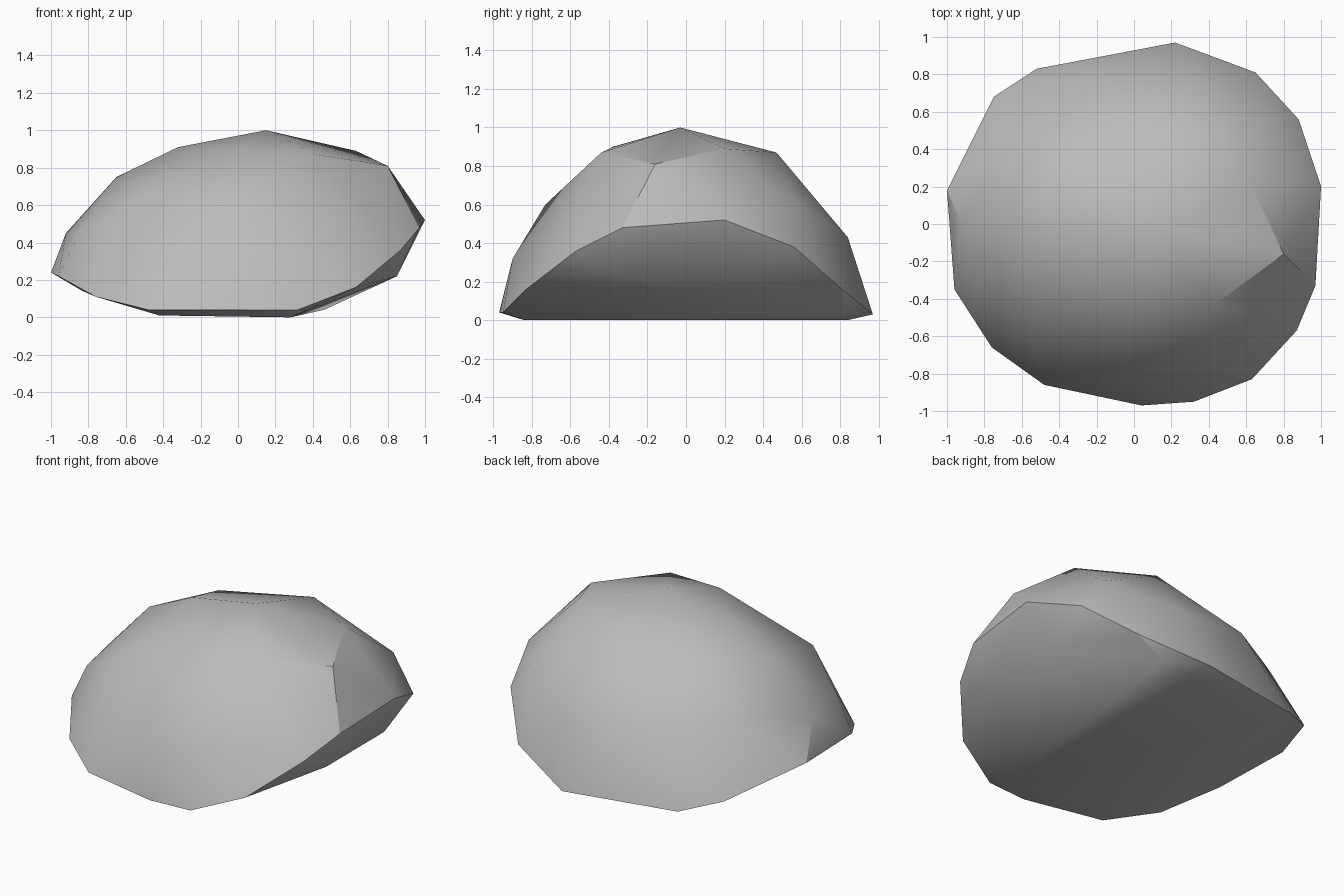
import bpy
import bmesh
import math

cube = bpy.data.objects.get("Cube")
if cube:
    bpy.data.objects.remove(cube, do_unlink=True)


def make_material(name, colour):
    material = bpy.data.materials.new(name)
    material.use_nodes = True
    material.diffuse_color = colour
    material.node_tree.nodes["Principled BSDF"].inputs["Base Color"].default_value = colour
    return material


def hull_object(name, corners, material):
    """Wrap a faceted skin around corners given in hundredths of a unit."""
    bm = bmesh.new()
    for corner in corners:
        bm.verts.new([value / 100 for value in corner])
    result = bmesh.ops.convex_hull(bm, input=bm.verts)
    loose = [v for v in bm.verts if not v.link_faces]
    bmesh.ops.delete(bm, geom=loose, context="VERTS")
    bmesh.ops.dissolve_limit(bm, angle_limit=math.radians(1),
                             verts=bm.verts, edges=bm.edges)
    bmesh.ops.recalc_face_normals(bm, faces=bm.faces)
    mesh = bpy.data.meshes.new(name)
    bm.to_mesh(mesh)
    bm.free()
    mesh.materials.append(material)
    obj = bpy.data.objects.new(name, mesh)
    bpy.context.collection.objects.link(obj)
    return obj


# Widest outline, rising towards the overhanging left end
rim = [(22, 97, 3), (65, 81, 16), (88, 56, 38), (100, 20, 52), (97, -33, 48),
       (87, -57, 36), (63, -83, 16), (32, -95, 4), (4, -97, 4), (-48, -86, 4),
       (-76, -66, 11), (-96, -35, 22), (-100, 18, 24), (-75, 68, 11), (-52, 83, 4)]

# Flat base and the undercut below the overhang
base = [(28, -84, 0), (28, 84, 0), (-42, -70, 1), (-42, 70, 1),
        (46, 82, 4), (85, -30, 22), (85, 30, 22), (-83, 10, 14)]

# Steep flanks
flanks = [(-7, -73, 60), (-55, -53, 62), (-85, -35, 45), (-92, 0, 45),
          (10, -90, 32), (60, -68, 45), (72, 58, 60), (33, 84, 43),
          (-17, 79, 48), (-65, 47, 55)]

# Rounded crown
crown = [(15, -3, 100), (-32, -2, 91), (-65, 1, 75), (2, -38, 90),
         (42, -44, 87), (80, -16, 81), (63, 20, 89), (22, 47, 87), (-37, 33, 81)]

stone = make_material("stone grey", (0.5, 0.5, 0.5, 1))
boulder = hull_object("boulder", rim + base + flanks + crown, stone)

# Soft facets with crisp edges around the base
bpy.ops.object.select_all(action="DESELECT")
boulder.select_set(True)
bpy.context.view_layer.objects.active = boulder
bpy.ops.object.shade_smooth_by_angle(angle=math.radians(30))
